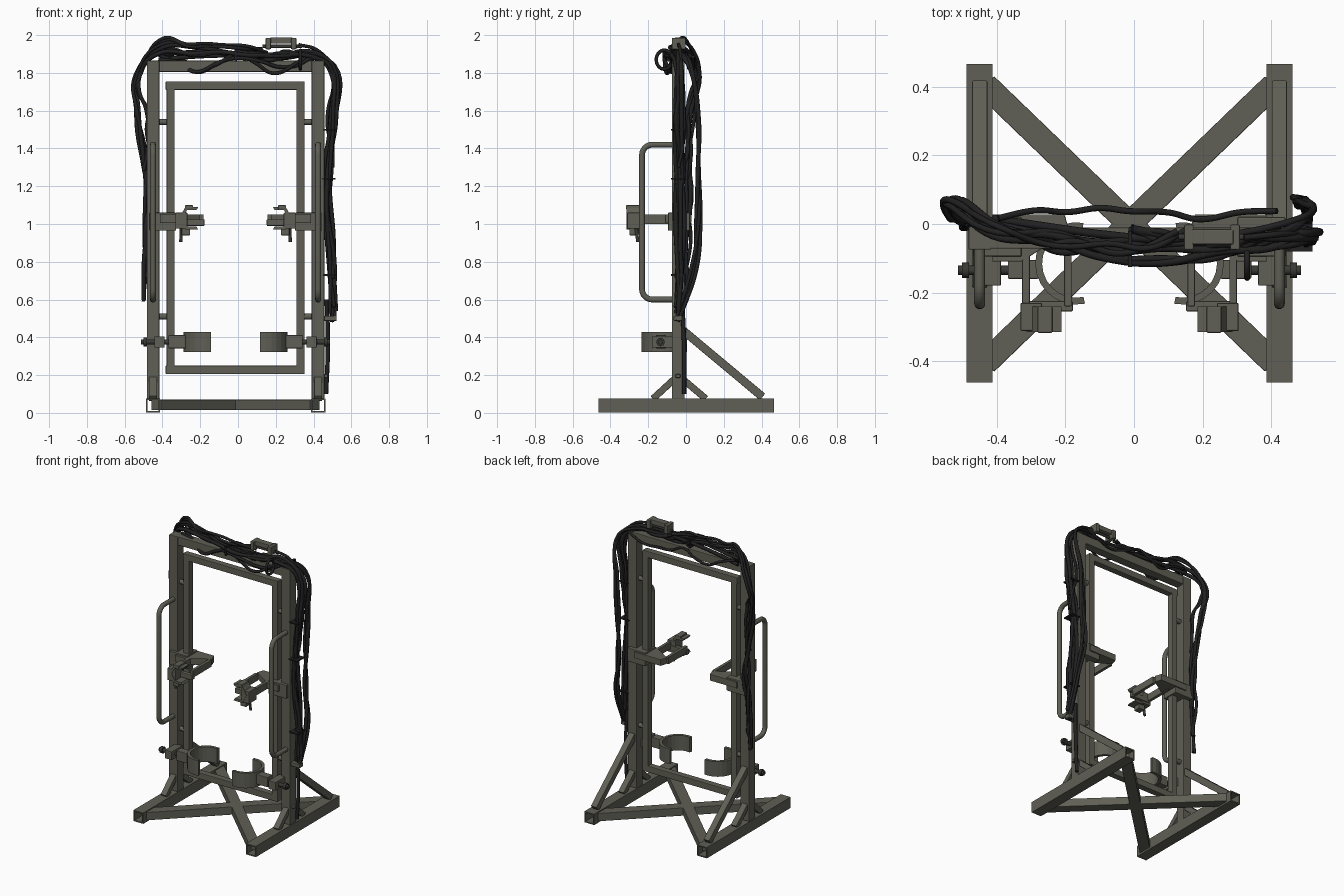
import bpy, bmesh, math, random
from mathutils import Vector, Matrix

if "Cube" in bpy.data.objects:
    bpy.data.objects.remove(bpy.data.objects["Cube"])

random.seed(4)
CX = -0.013  # symmetry plane of the frame


def material(name, c):
    m = bpy.data.materials.new(name)
    m.diffuse_color = (*c, 1)
    m.use_nodes = True
    m.node_tree.nodes["Principled BSDF"].inputs["Base Color"].default_value = m.diffuse_color
    return m


STEEL = material("olive_steel", (0.115, 0.115, 0.092))
DARK = material("dark_metal", (0.04, 0.04, 0.036))
RUBBER = material("black_rubber", (0.015, 0.015, 0.015))


def finish(name, bm, mat, bevel=0.0):
    bmesh.ops.recalc_face_normals(bm, faces=bm.faces)
    me = bpy.data.meshes.new(name)
    bm.to_mesh(me)
    bm.free()
    me.materials.append(mat)
    ob = bpy.data.objects.new(name, me)
    bpy.context.collection.objects.link(ob)
    if bevel:
        mod = ob.modifiers.new("edge", "BEVEL")
        mod.width, mod.segments = bevel, 2
    return ob


def box(name, x, y, z, mat=STEEL, bevel=0.004):
    bm = bmesh.new()
    size = [abs(a[1] - a[0]) for a in (x, y, z)]
    mid = [(a[0] + a[1]) / 2 for a in (x, y, z)]
    bmesh.ops.create_cube(bm, size=1, matrix=Matrix.Translation(mid) @ Matrix.Diagonal((*size, 1)))
    return finish(name, bm, mat, bevel)


def sbox(name, s, u, y, z, mat=STEEL, bevel=0.004):
    """Box placed at distance u from the symmetry plane on side s."""
    return box(name, (CX + s * u[0], CX + s * u[1]), y, z, mat, bevel)


def beam(name, p, q, w, h, mat=STEEL):
    """Square bar from p to q."""
    p, q = Vector(p), Vector(q)
    d = (q - p).normalized()
    side = d.cross(Vector((0, 0, 1))).normalized()
    rot = Matrix((side, d, side.cross(d))).transposed().to_4x4()
    bm = bmesh.new()
    bmesh.ops.create_cube(bm, size=1, matrix=Matrix.Translation((p + q) / 2) @ rot
                          @ Matrix.Diagonal((w, (q - p).length, h, 1)))
    return finish(name, bm, mat, 0.003)


def prism(name, pts, lo, hi, axis, mat=STEEL, bevel=0.0):
    """Extrude an outline along z (pts are x,y) or along y (pts are x,z)."""
    shift = (0, 0, hi - lo) if axis == "z" else (0, hi - lo, 0)
    bm = bmesh.new()
    f = bm.faces.new([bm.verts.new((a, b, lo) if axis == "z" else (a, lo, b)) for a, b in pts])
    ext = bmesh.ops.extrude_face_region(bm, geom=[f])["geom"]
    bmesh.ops.translate(bm, vec=shift, verts=[v for v in ext if isinstance(v, bmesh.types.BMVert)])
    return finish(name, bm, mat, bevel)


def arc_plate(name, s, u, v, r0, r1, a0, a1, lo, hi, axis, n, mat=STEEL):
    """Curved plate between radii r0 and r1."""
    ang = [math.radians(a0 + (a1 - a0) * i / n) for i in range(n + 1)]
    pts = [(CX + s * (u + r1 * math.cos(a)), v + r1 * math.sin(a)) for a in ang]
    pts += [(CX + s * (u + r0 * math.cos(a)), v + r0 * math.sin(a)) for a in reversed(ang)]
    return prism(name, pts, lo, hi, axis, mat)


def tube(name, pts, r, mat, smooth=True, res=2):
    """Round bar or cable through points."""
    cu = bpy.data.curves.new(name, "CURVE")
    cu.dimensions = "3D"
    cu.bevel_depth, cu.bevel_resolution, cu.use_fill_caps = r, res, True
    cu.resolution_u = 8
    sp = cu.splines.new("BEZIER" if smooth else "POLY")
    knots = sp.bezier_points if smooth else sp.points
    knots.add(len(pts) - 1)
    for k, p in zip(knots, pts):
        k.co = p if smooth else (*p, 1)
        if smooth:
            k.handle_left_type = k.handle_right_type = "AUTO"
    tmp = bpy.data.objects.new(name, cu)
    bpy.context.collection.objects.link(tmp)
    me = bpy.data.meshes.new_from_object(tmp.evaluated_get(bpy.context.evaluated_depsgraph_get()))
    bpy.data.objects.remove(tmp)
    me.materials.clear()
    me.materials.append(mat)
    ob = bpy.data.objects.new(name, me)
    bpy.context.collection.objects.link(ob)
    bpy.context.view_layer.objects.active = ob
    ob.select_set(True)
    bpy.ops.object.shade_smooth_by_angle(angle=math.radians(50))
    ob.select_set(False)
    return ob


def base_rail(name, s):
    """Hollow square tube lying along y."""
    bm = bmesh.new()
    rings = [[bm.verts.new((CX + s * 0.437 + a * k, y, 0.039 + b * k))
              for a, b in ((-1, -1), (1, -1), (1, 1), (-1, 1))]
             for y in (-0.462, 0.466) for k in (0.038, 0.030)]
    for a, b in ((0, 1), (0, 2), (1, 3), (2, 3)):
        for i in range(4):
            j = (i + 1) % 4
            bm.faces.new((rings[a][i], rings[a][j], rings[b][j], rings[b][i]))
    return finish(name, bm, STEEL)


# Crossed floor braces, top beam and inner door frame
for s in (-1, 1):
    beam("floor_brace", (CX - 0.42, -s * 0.405, 0.042), (CX + 0.42, s * 0.405, 0.042), 0.072, 0.056)
box("top_beam", (-0.483, 0.457), (-0.072, -0.01), (1.805, 1.865))
for z in (0.205, 1.71):
    box("inner_frame_rail", (-0.383, 0.352), (-0.065, -0.02), (z, z + 0.045))

for s in (-1, 1):
    base_rail("base_rail", s)
    sbox("upright", s, (0.403, 0.470), (-0.075, -0.008), (0.075, 1.865))
    sbox("inner_frame_stile", s, (0.322, 0.365), (-0.065, -0.02), (0.24, 1.72))
    for z in (0.51, 1.54):
        tube("hinge", [(CX + s * 0.36, -0.042, z), (CX + s * 0.41, -0.042, z)], 0.016, STEEL, False)
    # Diagonal struts from the upright to the base rail
    x = CX + s * 0.437
    beam("rear_strut", (x, -0.02, 0.44), (x, 0.405, 0.085), 0.044, 0.044)
    beam("front_short_strut", (x, -0.055, 0.185), (x, -0.175, 0.075), 0.042, 0.036)
    beam("rear_short_strut", (x, -0.025, 0.185), (x, 0.105, 0.075), 0.042, 0.036)

    # Grab handle with rounded corners
    pts = [(x, -0.06, 1.42)]
    for cz, a0 in ((1.365, 90), (0.655, 180)):
        for i in range(7):
            a = math.radians(a0 + 15 * i)
            pts.append((x, -0.178 + 0.055 * math.cos(a), cz + 0.055 * math.sin(a)))
    tube("grab_handle", pts + [(x, -0.06, 0.60)], 0.016, STEEL, False, 3)

    # Arm bracket on the upright
    sbox("arm_sleeve", s, (0.315, 0.455), (-0.095, 0.02), (0.965, 1.06))
    outline = ((0.40, 0.028), (0.19, 0.028), (0.175, -0.02), (0.315, -0.11), (0.40, -0.11))
    prism("arm_bracket", [(CX + s * u, y) for u, y in outline], 1.005, 1.05, "z", STEEL, 0.003)
    for u in (0.18, 0.302):
        sbox("arm_prong", s, (u - 0.011, u + 0.011), (-0.24, -0.03), (1.0, 1.05), STEEL, 0.003)
    # Hand grip with open claw
    sbox("grip_crossbar", s, (0.165, 0.31), (-0.255, -0.225), (0.99, 1.025))
    sbox("grip_body", s, (0.255, 0.318), (-0.312, -0.23), (0.975, 1.06))
    arc_plate("grip_claw", s, 0.232, 1.03, 0.05, 0.068, -120, 120, -0.315, -0.24, "y", 4)
    sbox("grip_cap", s, (0.225, 0.268), (-0.318, -0.24), (1.078, 1.1))
    sbox("grip_foot", s, (0.24, 0.285), (-0.30, -0.25), (0.94, 0.985))
    tube("grip_lever", [(CX + s * 0.285, -0.27, 1.02), (CX + s * 0.29, -0.255, 0.905)], 0.009, DARK, False)

    # Shin pad with its clamp rod
    arc_plate("shin_pad", s, 0.155, -0.115, 0.100, 0.120, -102, 100, 0.322, 0.428, "z", 14)
    sbox("pad_plate", s, (0.265, 0.355), (-0.16, -0.105), (0.342, 0.412))
    tube("pad_rod", [(CX + s * 0.28, -0.135, 0.375), (CX + s * 0.50, -0.135, 0.375)], 0.014, DARK, False)
    sbox("pad_clamp", s, (0.375, 0.43), (-0.18, -0.06), (0.345, 0.405))
    tube("pad_knob", [(CX + s * 0.468, -0.135, 0.375), (CX + s * 0.488, -0.135, 0.375)], 0.023, DARK, False)

# Turnbuckle on top of the cables
for x in (0.16, 0.295):
    box("turnbuckle_block", (x - 0.014, x + 0.014), (-0.075, -0.002), (1.925, 1.985))
box("turnbuckle_plate", (0.17, 0.29), (-0.06, -0.015), (1.955, 1.988))
tube("turnbuckle_rod", [(0.13, -0.038, 1.94), (0.34, -0.038, 1.94)], 0.009, DARK, False)

# Connector box and latch low on the right upright
box("connector_box", (0.45, 0.522), (-0.065, -0.02), (0.487, 0.513))
box("small_latch", (0.45, 0.475), (-0.055, -0.03), (0.185, 0.205))


def left_rise(z0):
    """Path up the back of the left upright, swinging out near the top."""
    ts = [i / 5 for i in range(6)]
    return [(-0.478 - 0.05 * math.sin(2.3 * t ** 3) - 0.012 * math.cos(6 * t), 0.008 + 0.05 * t ** 3,
             z0 + (1.8 - z0) * t) for t in ts]


def across(x0, x1, z, lift, wave, front=0.0, n=5, swing=3):
    """Path over the top beam, high on the left, sagging to the front."""
    ts = [i / n for i in range(n + 1)]
    return [(x0 + (x1 - x0) * t, 0.02 - (0.09 + front) * math.sin(math.pi * (0.1 + 0.7 * t)),
             z + lift * (1 - t) ** 2 + wave * math.cos(swing * math.pi * t)) for t in ts]


def right_drop(z1, back):
    """Path down the right upright, weaving sideways and bulging back."""
    ts = [i / 5 for i in range(6)]
    return [(0.488 + 0.018 * math.cos(8 * t - 1), -0.04 + back * math.sin(math.pi * (0.1 + 0.9 * t)) ** 0.5,
             1.82 + (z1 - 1.82) * t) for t in ts]


def run(count, path, k=0.018):
    """Lay several loosely scattered cables along one path."""
    for _ in range(count):
        pts = [Vector(p) + Vector([random.uniform(-k, k) for _ in range(3)]) for p in path]
        tube("cable", pts, random.choice((0.009, 0.010, 0.012)), RUBBER)


# Cable bundles
run(2, left_rise(0.6) + across(-0.40, 0.40, 1.885, 0.06, 0.0) + right_drop(0.52, 0.02))
run(2, left_rise(0.7) + across(-0.40, 0.40, 1.885, 0.03, 0.0, 0.03) + right_drop(0.55, 0.0))
run(3, across(-0.42, 0.42, 1.895, 0.0, -0.01, -0.02) + right_drop(0.5, 0.11))
run(2, across(-0.42, 0.42, 1.85, 0.0, 0.035, 0.03, 8, 4) + right_drop(0.7, 0.0))
run(1, across(-0.40, 0.40, 1.85, 0.0, 0.035, -0.10, 8, 4))
run(4, across(0.0, 0.42, 1.895, 0.0, 0.01) + right_drop(0.55, 0.0))
run(2, left_rise(1.3) + across(-0.38, 0.14, 1.925, 0.045, 0.0))
run(1, [(0.32, -0.04, 1.95), (0.42, -0.03, 1.92)] + right_drop(1.3, 0.03), 0.0)
run(1, [(0.47, -0.02, 0.6), (0.476, -0.01, 0.35), (0.466, -0.01, 0.1)], 0.0)
# Small cable loop hanging at the front
run(1, [(0.33, -0.115 + 0.042 * math.cos(a), 1.87 + 0.05 * math.sin(a))
        for a in [i * math.pi / 4 for i in range(9)]], 0.0)

# Cable ties around the right bundle and over the top beam
for x, z in ((0.49, 1.5), (0.485, 1.24), (0.49, 0.73)):
    box("cable_tie", (x - 0.04, x + 0.03), (-0.08, 0.0), (z - 0.004, z + 0.004), RUBBER, 0)
box("cable_tie_top", (-0.018, -0.006), (-0.125, -0.02), (1.86, 1.925), RUBBER, 0)
